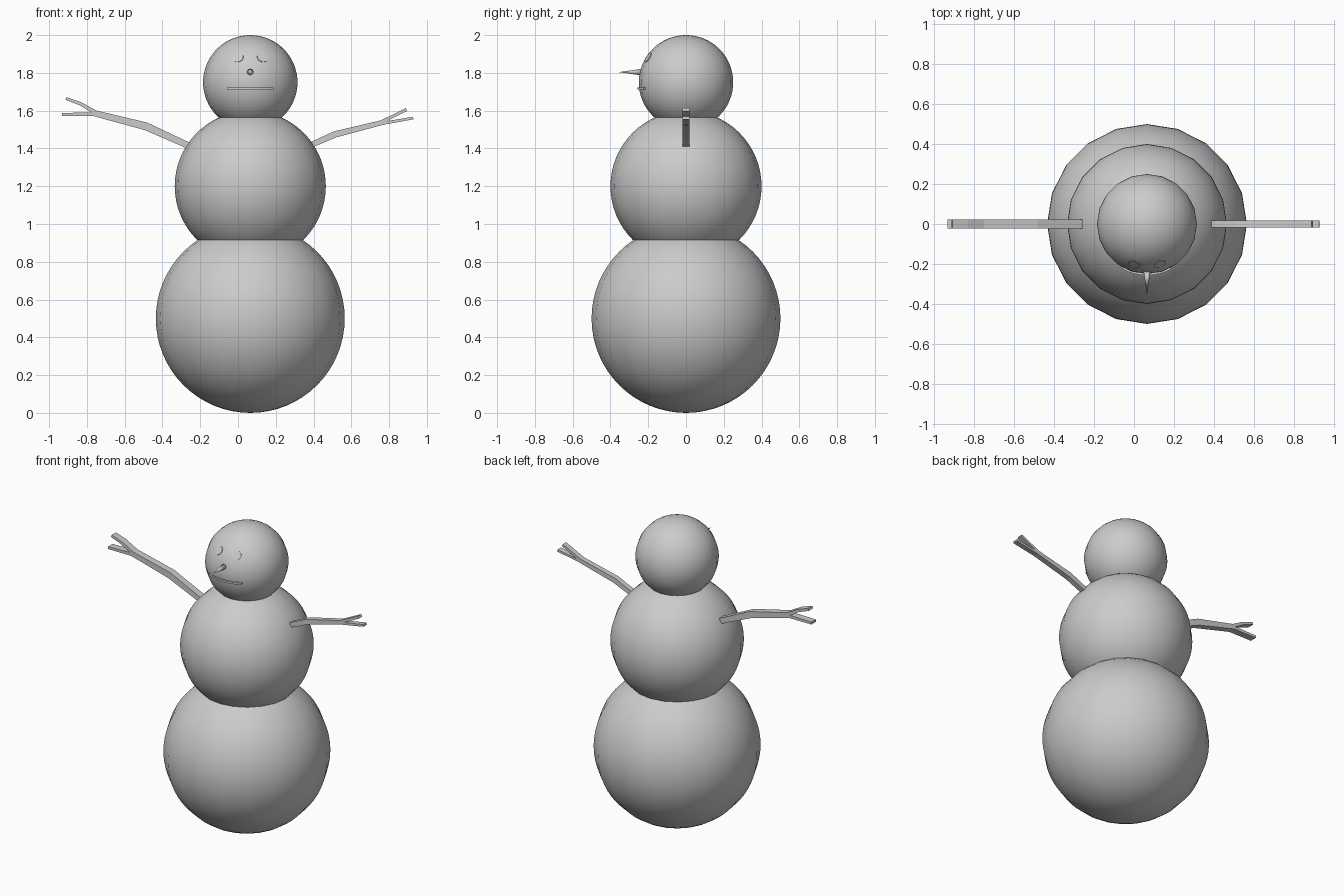
import bpy, bmesh
from math import sin, cos, radians
from mathutils import Vector

if "Cube" in bpy.data.objects:
    bpy.data.objects.remove(bpy.data.objects["Cube"])

CX = 0.065  # body axis


def finish(name, bm, smooth=False):
    bmesh.ops.recalc_face_normals(bm, faces=bm.faces)
    me = bpy.data.meshes.new(name)
    bm.to_mesh(me)
    bm.free()
    for p in me.polygons:
        p.use_smooth = smooth
    ob = bpy.data.objects.new(name, me)
    bpy.context.collection.objects.link(ob)
    return ob


def ball(name, z, r):
    bm = bmesh.new()
    bmesh.ops.create_uvsphere(bm, u_segments=20, v_segments=32, radius=r)
    finish(name, bm, True).location = (CX, 0, z)


def loft(bm, sections):
    """Skin a list of four-point cross-sections and cap both ends."""
    rings = [[bm.verts.new(p) for p in s] for s in sections]
    for a, b in zip(rings, rings[1:]):
        for i in range(4):
            j = (i + 1) % 4
            bm.faces.new((a[i], a[j], b[j], b[i]))
    bm.faces.new(rings[0])
    bm.faces.new(rings[-1])


def twig(bm, pts, w):
    """Rectangular stick along (x, z, half thickness) points, half depth w."""
    sections = []
    for i, (x, z, t) in enumerate(pts):
        a, b = pts[max(i - 1, 0)], pts[min(i + 1, len(pts) - 1)]
        d = Vector((b[0] - a[0], b[1] - a[1])).normalized()
        nx, nz = -d.y * t, d.x * t
        sections.append([(x + nx, -w, z + nz), (x + nx, w, z + nz),
                         (x - nx, w, z - nz), (x - nx, -w, z - nz)])
    loft(bm, sections)


def arm(name, branches, w):
    bm = bmesh.new()
    for pts in branches:
        twig(bm, pts, w)
    finish(name, bm)


# Snowballs
ball("bottom_ball", 0.5, 0.5)
ball("middle_ball", 1.2, 0.4)
ball("head_ball", 1.75, 0.25)

# Stick arms with forked ends
arm("left_arm", [
    [(-0.262, 1.415, 0.017), (-0.487, 1.517, 0.021), (-0.762, 1.587, 0.016)],
    [(-0.75, 1.588, 0.011), (-0.835, 1.637, 0.009), (-0.91, 1.664, 0.008)],
    [(-0.75, 1.581, 0.010), (-0.933, 1.58, 0.008)]], 0.023)
arm("right_arm", [
    [(0.395, 1.422, 0.015), (0.512, 1.474, 0.017), (0.767, 1.538, 0.013)],
    [(0.755, 1.538, 0.009), (0.892, 1.606, 0.008)],
    [(0.755, 1.531, 0.008), (0.928, 1.561, 0.007)]], 0.0175)

# Pointed nose
bm = bmesh.new()
bmesh.ops.create_cone(bm, cap_ends=True, segments=16, radius1=0.019, radius2=0, depth=0.13)
nose = finish("nose", bm, True)
nose.location = (CX, -0.29, 1.804)
nose.rotation_euler = (radians(90), 0, 0)

# Shallow round eyes sunk in the head
for side, name in ((-1, "left_eye"), (1, "right_eye")):
    bm = bmesh.new()
    bmesh.ops.create_cone(bm, cap_ends=True, segments=20, radius1=0.029, radius2=0.029, depth=0.014)
    eye = finish(name, bm)
    n = Vector((side * 0.066, -0.205, 0.135)).normalized()
    eye.location = Vector((CX, 0, 1.75)) + n * 0.243
    eye.rotation_euler = n.to_track_quat('Z', 'Y').to_euler()

# Curved mouth strip wrapped around the face
bm = bmesh.new()
sections = []
for i in range(9):
    a = radians(-28.5 + 57 * i / 8)
    sections.append([(CX + r * sin(a), -r * cos(a), z) for r, z in
                     ((0.24, 1.711), (0.257, 1.711), (0.257, 1.723), (0.24, 1.723))])
loft(bm, sections)
finish("mouth", bm)
